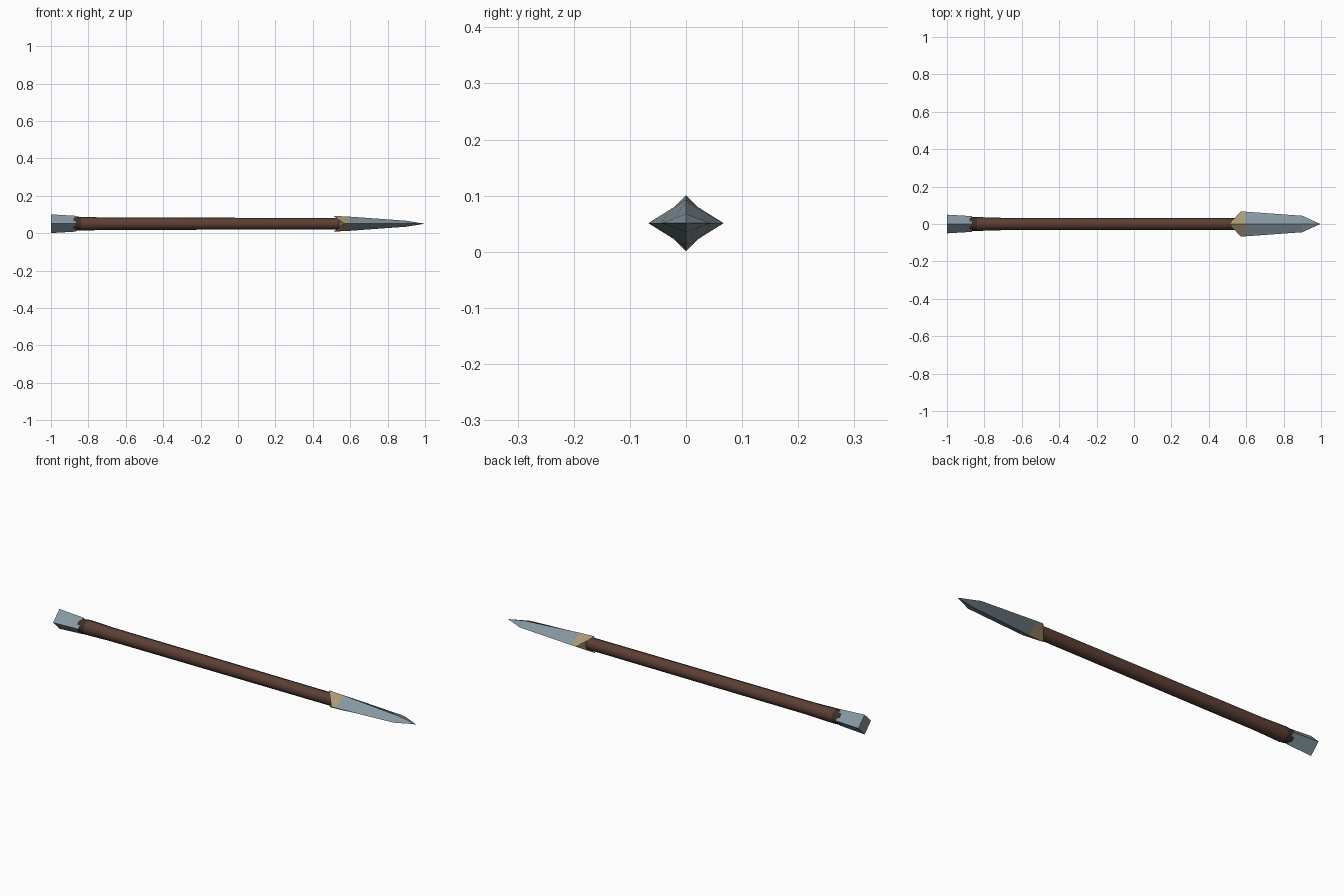
import bpy, bmesh, math

if "Cube" in bpy.data.objects:
    bpy.data.objects.remove(bpy.data.objects["Cube"])

ZC = 0.051  # height of the spear's axis


def material(name, rgb):
    m = bpy.data.materials.new(name)
    m.diffuse_color = (*rgb, 1)
    m.use_nodes = True
    m.node_tree.nodes["Principled BSDF"].inputs["Base Color"].default_value = m.diffuse_color
    return m


steel = material("steel", (0.24, 0.31, 0.36))
wood = material("brown wood", (0.105, 0.050, 0.036))
tan = material("tan binding", (0.40, 0.32, 0.18))
dark = material("dark wood", (0.045, 0.028, 0.022))


def loft(name, rings, mats, smooth):
    """rings: (x at ridge, x at side, half width, half height, roundness), then a material per band."""
    bm = bmesh.new()
    loops = []
    for xr, xs, w, h, rnd in rings:
        loop = []
        for i in range(8):
            a = i * math.pi / 4
            c, s = math.cos(a), math.sin(a)
            k = 1 if i % 2 == 0 else math.sqrt(0.5) * (1 - rnd) + rnd
            loop.append(bm.verts.new((xs * c * c + xr * s * s, w * c * k, ZC + h * s * k)))
        loops.append(loop)
    for a, b, m in zip(loops, loops[1:], mats):
        for i in range(8):
            j = (i + 1) % 8
            bm.faces.new((a[i], a[j], b[j], b[i])).material_index = m
    bm.faces.new(loops[0]).material_index = mats[0]
    bm.faces.new(loops[-1]).material_index = mats[-1]
    bmesh.ops.remove_doubles(bm, verts=bm.verts, dist=1e-5)
    bmesh.ops.recalc_face_normals(bm, faces=bm.faces)
    me = bpy.data.meshes.new(name)
    bm.to_mesh(me)
    bm.free()
    ob = bpy.data.objects.new(name, me)
    bpy.context.collection.objects.link(ob)
    if smooth:
        bpy.context.view_layer.objects.active = ob
        ob.select_set(True)
        bpy.ops.object.shade_smooth_by_angle(angle=math.radians(60))
        ob.select_set(False)
    return ob


# Round wooden shaft, flaring at the rear
shaft = loft("shaft", [(-0.88, -0.88, 0.038, 0.038, 0.5), (-0.84, -0.84, 0.037, 0.037, 1),
                       (-0.70, -0.70, 0.033, 0.033, 1), (0.56, 0.56, 0.031, 0.031, 1)],
             [1, 0, 0], True)
shaft.data.materials.append(wood)
shaft.data.materials.append(dark)

# Diamond-section steel butt cap
butt = loft("butt_cap", [(-1, -1, 0.050, 0.050, 0), (-0.865, -0.865, 0.042, 0.042, 0)], [0], False)
butt.data.materials.append(steel)

# Blade with a tan collar at its notched base
blade = loft("blade", [(0.51, 0.57, 0.067, 0.042, 0), (0.595, 0.595, 0.066, 0.038, 0),
                       (0.90, 0.90, 0.044, 0.016, 0), (0.995, 0.995, 0.0005, 0.0005, 0)],
             [1, 0, 0], False)
blade.data.materials.append(steel)
blade.data.materials.append(tan)
